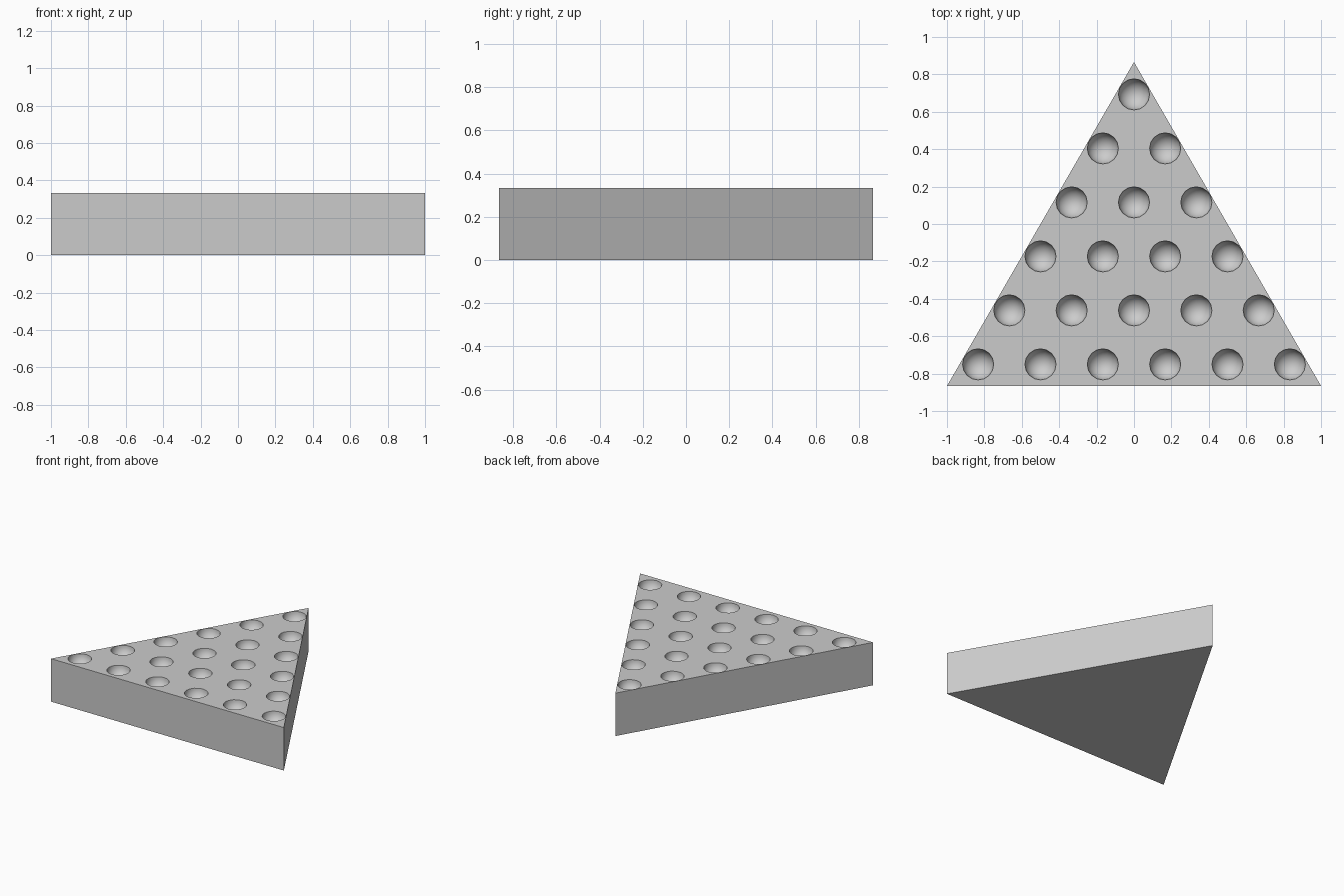
import bpy, bmesh, math
from mathutils import Matrix

if "Cube" in bpy.data.objects:
    bpy.data.objects.remove(bpy.data.objects["Cube"])

H = 1 / 3                 # board thickness
R = 1 / 12                # dimple radius
Y = math.sqrt(3) / 2      # half depth of the triangle
PITCH = 1 / 3


def to_object(bm, name):
    mesh = bpy.data.meshes.new(name)
    bm.to_mesh(mesh)
    bm.free()
    obj = bpy.data.objects.new(name, mesh)
    bpy.context.collection.objects.link(obj)
    return obj


# triangular board
bm = bmesh.new()
base = bm.faces.new([bm.verts.new(p) for p in ((-1, -Y, 0), (1, -Y, 0), (0, Y, 0))])
top = bmesh.ops.extrude_face_region(bm, geom=[base])["geom"]
bmesh.ops.translate(bm, vec=(0, 0, H), verts=[v for v in top if isinstance(v, bmesh.types.BMVert)])
bmesh.ops.recalc_face_normals(bm, faces=bm.faces)
board = to_object(bm, "triangular_board")

# ball cutters: six rows growing from one to six
bm = bmesh.new()
for row in range(6):
    y = 0.693 - row * PITCH * Y
    for i in range(row + 1):
        x = (i - row / 2) * PITCH
        bmesh.ops.create_uvsphere(bm, u_segments=16, v_segments=16, radius=R,
                                  matrix=Matrix.Translation((x, y, H)))
for f in bm.faces:
    f.smooth = True
cutter = to_object(bm, "dimple_cutter")
cutter.hide_render = True

# sink the round dimples into the top
mod = board.modifiers.new("dimples", "BOOLEAN")
mod.operation = "DIFFERENCE"
mod.solver = "EXACT"
mod.object = cutter
bpy.context.view_layer.objects.active = board
board.select_set(True)
bpy.ops.object.modifier_apply(modifier=mod.name)
bpy.data.objects.remove(cutter)
bpy.ops.object.shade_smooth_by_angle(angle=math.radians(35))
